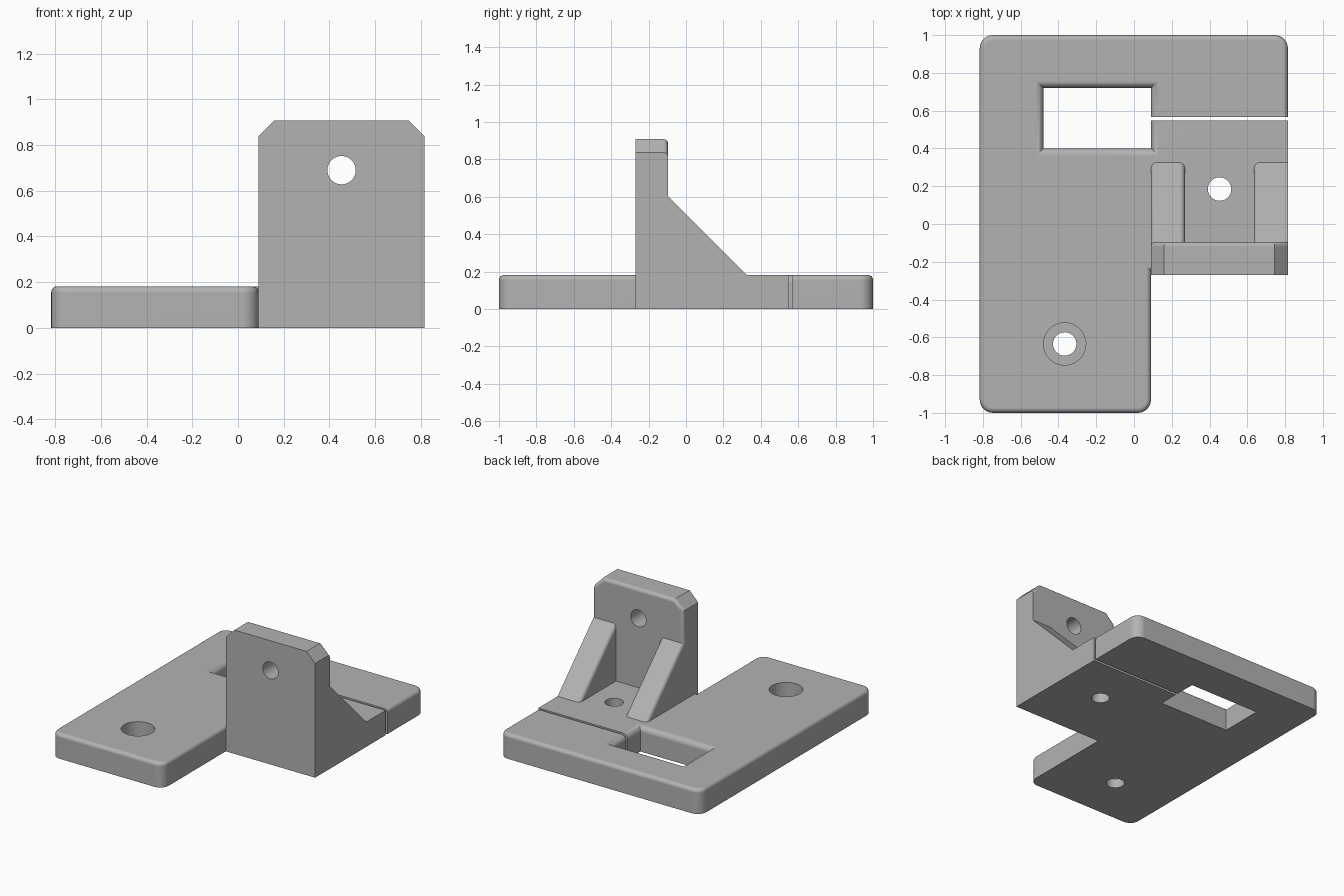
import bpy, bmesh, math
from mathutils import Vector

if "Cube" in bpy.data.objects:
    bpy.data.objects.remove(bpy.data.objects["Cube"])

TOP = 0.182                 # plate thickness
LEFT, RIGHT = 0.09, 0.815   # bracket sides
FRONT, BACK = -0.27, -0.095  # upright faces

grey = bpy.data.materials.new("plain grey")
grey.use_nodes = True
grey.diffuse_color = (0.45, 0.45, 0.45, 1)
grey.node_tree.nodes["Principled BSDF"].inputs["Base Color"].default_value = (0.45, 0.45, 0.45, 1)


def prism(points, direction):
    """Extrude a closed polygon along a direction."""
    bm = bmesh.new()
    face = bm.faces.new([bm.verts.new(p) for p in points])
    out = bmesh.ops.extrude_face_region(bm, geom=[face])
    moved = [v for v in out["geom"] if isinstance(v, bmesh.types.BMVert)]
    bmesh.ops.translate(bm, verts=moved, vec=direction)
    bmesh.ops.recalc_face_normals(bm, faces=bm.faces)
    return bm


def box(x0, x1, y0, y1, z0, z1):
    return prism([(x0, y0, z0), (x1, y0, z0), (x1, y1, z0), (x0, y1, z0)], (0, 0, z1 - z0))


def cylinder(center, radius, depth, along_y=False):
    bm = bmesh.new()
    bmesh.ops.create_cone(bm, cap_ends=True, segments=48, radius1=radius, radius2=radius, depth=depth)
    if along_y:
        for v in bm.verts:
            v.co = Vector((v.co.x, -v.co.z, v.co.y))
    bmesh.ops.translate(bm, verts=bm.verts, vec=center)
    return bm


def round_edges(bm, radius, rule, segments=6):
    """Round every edge whose two ends satisfy the rule."""
    edges = [e for e in bm.edges if rule(e.verts[0].co, e.verts[1].co)]
    bmesh.ops.bevel(bm, geom=edges, offset=radius, segments=segments, profile=0.5,
                    affect='EDGES', clamp_overlap=True)


def make_object(name, bm):
    mesh = bpy.data.meshes.new(name)
    bm.to_mesh(mesh)
    bm.free()
    mesh.materials.append(grey)
    ob = bpy.data.objects.new(name, mesh)
    bpy.context.collection.objects.link(ob)
    return ob


def combine(target, bm, operation):
    tool = make_object("tool", bm)
    mod = target.modifiers.new(operation.lower(), 'BOOLEAN')
    mod.operation, mod.solver, mod.object = operation, 'EXACT', tool
    bpy.context.view_layer.objects.active = target
    bpy.ops.object.modifier_apply(modifier=mod.name)
    bpy.data.objects.remove(tool)


# Base plate: L-shaped, rounded outer corners and top rim
step = FRONT + 0.02
outline = [(-0.817, -1), (LEFT, -1), (LEFT, step), (RIGHT, step), (RIGHT, 1), (-0.817, 1)]
plate = prism([(x, y, 0) for x, y in outline], (0, 0, TOP))
round_edges(plate, 0.07, lambda a, b: abs(a.z - b.z) > 0.1 and abs(a.y) > 0.9)
round_edges(plate, 0.027, lambda a, b: min(a.z, b.z) > TOP - 0.001)
body = make_object("mounting_bracket", plate)

# Foot below the upright, square edged and flush with the side
combine(body, box(0.3, RIGHT, FRONT, 0.547, 0, TOP), 'UNION')

# Upright with chamfered top corners and a rounded rear rim
high, cut = 0.908, 0.07
shape = [(LEFT, 0), (RIGHT, 0), (RIGHT, high - cut), (RIGHT - cut, high), (LEFT + cut, high), (LEFT, high - cut)]
upright = prism([(x, FRONT, z) for x, z in shape], (0, BACK - FRONT, 0))
round_edges(upright, 0.025, lambda a, b: min(a.y, b.y) > BACK - 0.001
            and max(a.z, b.z) > 0.1 and min(a.x, b.x) < RIGHT - 0.001)
combine(body, upright, 'UNION')

# Sloped gussets on both sides
for x0, x1 in ((LEFT, 0.27), (0.635, RIGHT)):
    gusset = prism([(x0, -0.2, 0.05), (x0, 0.457, 0.05), (x0, -0.2, 0.707)], (x1 - x0, 0, 0))
    round_edges(gusset, 0.027, lambda a, b: abs(a.y - b.y) > 0.1 and abs(a.z - b.z) > 0.1
                and a.x < RIGHT - 0.001)
    combine(body, gusset, 'UNION')

# Rectangular window with a flared, rounded upper rim
flare = 0.04
levels = [(-0.1, 0)]
for i in range(9):
    t = math.pi / 2 * i / 8
    levels.append((TOP - flare + flare * math.sin(t), flare * (1 - math.cos(t))))
levels.append((TOP + 0.05, flare))
window = bmesh.new()
rings = []
for z, o in levels:
    corners = [(-0.48 - o, 0.4 - o), (LEFT + o, 0.4 - o), (LEFT + o, 0.72 + o), (-0.48 - o, 0.72 + o)]
    rings.append([window.verts.new((x, y, z)) for x, y in corners])
for low, up in zip(rings, rings[1:]):
    for i in range(4):
        j = (i + 1) % 4
        window.faces.new((low[i], low[j], up[j], up[i]))
window.faces.new(rings[0][::-1])
window.faces.new(rings[-1])
bmesh.ops.recalc_face_normals(window, faces=window.faces)
combine(body, window, 'DIFFERENCE')

# Thin slot from the window to the side
combine(body, box(0, 1, 0.547, 0.567, -0.1, 0.4), 'DIFFERENCE')

# Screw holes, one with a counterbore
combine(body, cylinder((0.453, 0.185, 0), 0.062, 0.8), 'DIFFERENCE')
combine(body, cylinder((0.453, -0.18, 0.69), 0.062, 0.5, True), 'DIFFERENCE')
combine(body, cylinder((-0.367, -0.635, 0), 0.062, 0.8), 'DIFFERENCE')
combine(body, cylinder((-0.367, -0.635, 0.27), 0.112, 0.4), 'DIFFERENCE')

# Smooth fillets, crisp corners
bpy.ops.object.select_all(action='DESELECT')
body.select_set(True)
bpy.context.view_layer.objects.active = body
bpy.ops.object.shade_smooth_by_angle(angle=math.radians(30))
weighted = body.modifiers.new("even_shading", 'WEIGHTED_NORMAL')
weighted.keep_sharp = True
